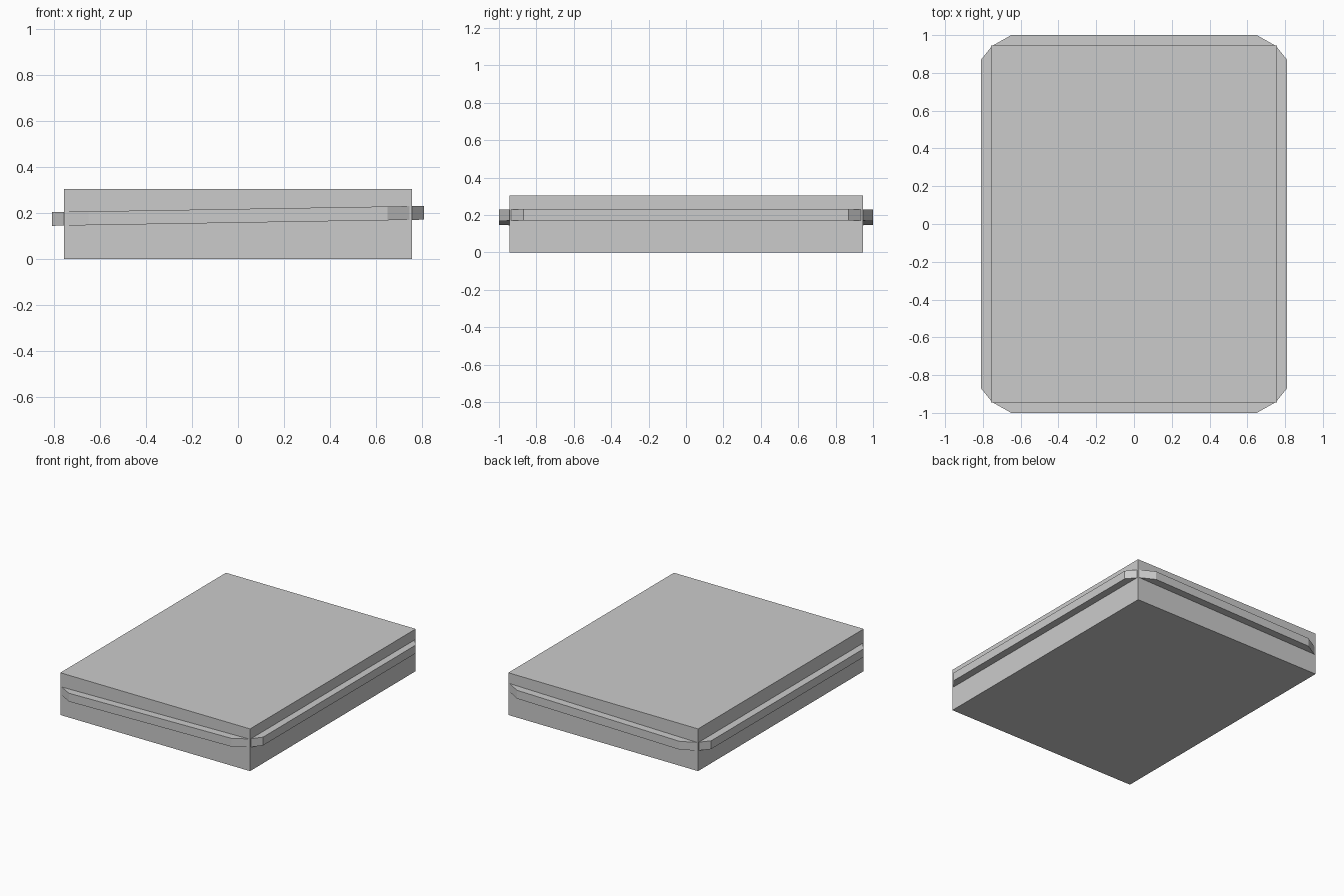
import bpy

if "Cube" in bpy.data.objects:
    bpy.data.objects.remove(bpy.data.objects["Cube"])

def make_mesh(name, verts, faces):
    mesh = bpy.data.meshes.new(name)
    mesh.from_pydata(verts, [], faces)
    obj = bpy.data.objects.new(name, mesh)
    bpy.context.collection.objects.link(obj)
    return obj

# Flat box body
bpy.ops.mesh.primitive_cube_add(size=1, location=(0, 0, 0.1525))
body = bpy.context.object
body.name = "box_body"
body.scale = (1.516, 1.89, 0.305)

# Strap outline: one faceted corner mirrored to all four
def outline(corner):
    pts = []
    for sx, sy, flip in ((1, 1, False), (-1, 1, True), (-1, -1, False), (1, -1, True)):
        quarter = [(sx * x, sy * y) for x, y in corner]
        pts += quarter[::-1] if flip else quarter
    return pts

outer = outline([(0.81, 0.87), (0.751, 0.943), (0.65, 1.0)])
inner = outline([(0.75, 0.85), (0.71, 0.90), (0.63, 0.937)])

# Strap runs round the box, slightly higher on the right
def level(pts, offset):
    return [(x, y, 0.1875 + 0.0165 * x + offset) for x, y in pts]

n = len(outer)
verts = level(outer, -0.03) + level(outer, 0.03) + level(inner, 0.03) + level(inner, -0.03)
faces = []
for ring in range(4):
    a, b = ring * n, (ring + 1) % 4 * n
    for i in range(n):
        j = (i + 1) % n
        faces.append((a + i, a + j, b + j, b + i))
make_mesh("strap", verts, faces)
